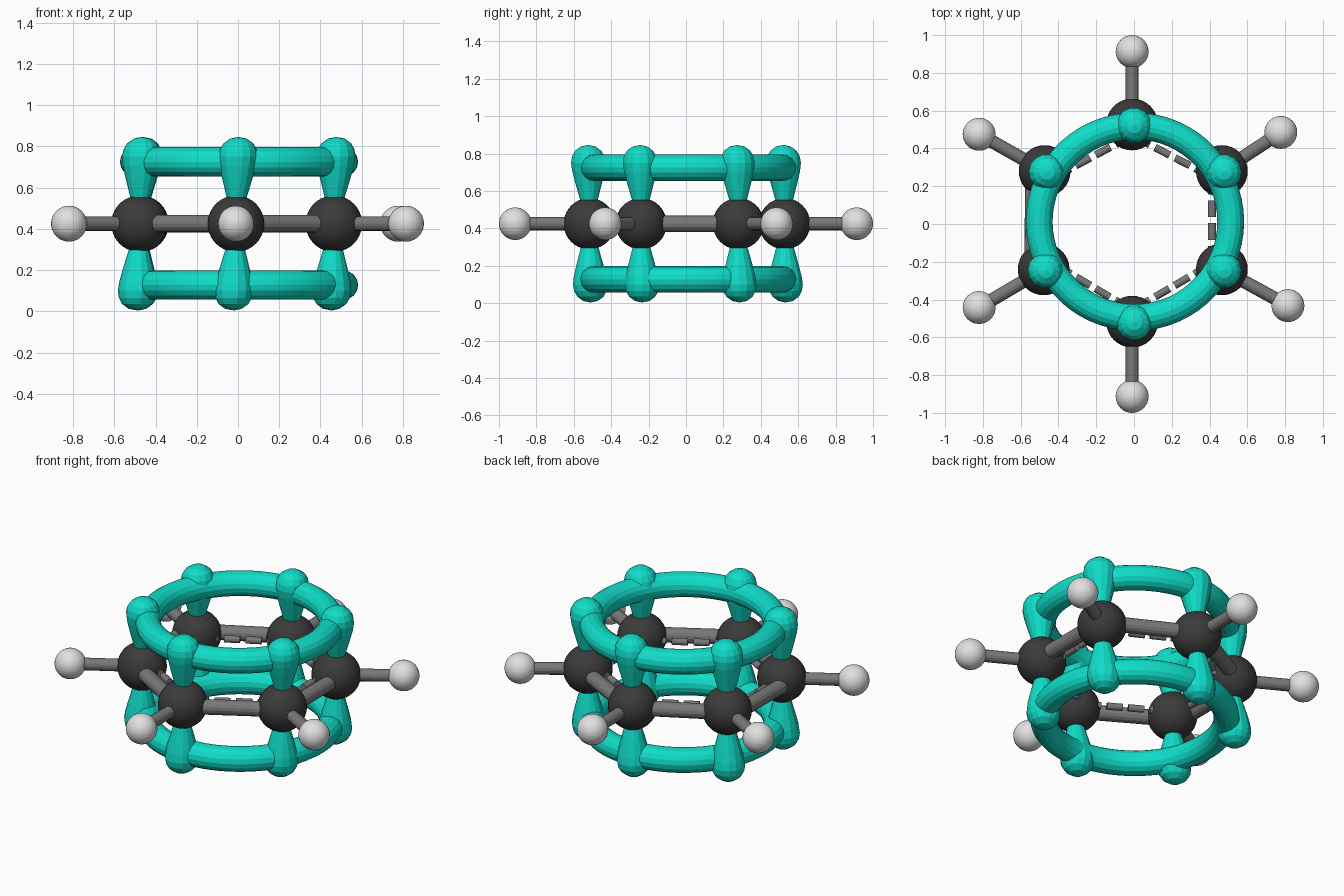
import bpy, bmesh, math
from mathutils import Vector, Matrix

if "Cube" in bpy.data.objects:
    bpy.data.objects.remove(bpy.data.objects["Cube"])

MID = 0.425  # height of the atom plane


def material(name, rgb):
    m = bpy.data.materials.new(name)
    m.diffuse_color = (*rgb, 1)
    m.use_nodes = True
    m.node_tree.nodes["Principled BSDF"].inputs["Base Color"].default_value = m.diffuse_color
    return m


TEAL = material("teal", (0.005, 0.72, 0.58))
CHARCOAL = material("charcoal", (0.043, 0.043, 0.043))
GREY = material("mid grey", (0.19, 0.19, 0.19))
WHITE = material("off white", (0.75, 0.75, 0.75))


def finish(bm, name, mat):
    bmesh.ops.recalc_face_normals(bm, faces=bm.faces)
    me = bpy.data.meshes.new(name)
    bm.to_mesh(me)
    bm.free()
    me.materials.append(mat)
    ob = bpy.data.objects.new(name, me)
    bpy.context.collection.objects.link(ob)
    return ob


def ball(name, centre, radius, mat):
    bm = bmesh.new()
    bmesh.ops.create_uvsphere(bm, u_segments=32, v_segments=20, radius=radius,
                              matrix=Matrix.Translation(centre))
    return finish(bm, name, mat)


def rod(bm, a, b, radius, sides=16):
    d = b - a
    turn = d.to_track_quat('Z', 'Y').to_matrix().to_4x4()
    bmesh.ops.create_cone(bm, cap_ends=True, segments=sides, radius1=radius, radius2=radius,
                          depth=d.length, matrix=Matrix.Translation((a + b) / 2) @ turn)


def lobe(name, base, tip_shift, sign):
    # teardrop turned around a slightly leaning axis
    profile = [(0.025, 0.05), (0.052, 0.14), (0.074, 0.22), (0.089, 0.28), (0.095, 0.325),
               (0.089, 0.36), (0.072, 0.39), (0.04, 0.413)]
    bm = bmesh.new()
    rings = []
    sides = 14
    for r, h in profile:
        c = base + Vector((tip_shift[0], tip_shift[1], 0)) * (h / 0.325) * sign
        rings.append([bm.verts.new(c + Vector((r * math.cos(t), r * math.sin(t), sign * h)))
                      for t in (2 * math.pi * k / sides for k in range(sides))])
    for lo, hi in zip(rings, rings[1:]):
        for k in range(sides):
            n = (k + 1) % sides
            bm.faces.new((lo[k], lo[n], hi[n], hi[k]))
    tip = bm.verts.new(base + Vector((tip_shift[0] * sign, tip_shift[1] * sign, sign * 0.421)))
    for k in range(sides):
        bm.faces.new((rings[-1][k], rings[-1][(k + 1) % sides], tip))
    bm.faces.new(rings[0])
    return finish(bm, name, TEAL)


# atom positions around the hexagon, starting at the back, and the outer atoms
inner = [Vector((x, y, MID)) for x, y in
         [(-0.01, 0.527), (-0.473, 0.28), (-0.478, -0.24), (-0.01, -0.517),
          (0.465, -0.24), (0.465, 0.28)]]
outer = [Vector((x, y, MID)) for x, y in
         [(-0.01, 0.913), (-0.82, 0.475), (-0.82, -0.442), (-0.01, -0.913),
          (0.815, -0.432), (0.777, 0.485)]]

for i, (c, h) in enumerate(zip(inner, outer)):
    ball(f"core_ball_{i}", c, 0.137, CHARCOAL)
    ball(f"outer_ball_{i}", h, 0.087, WHITE)
    bm = bmesh.new()
    rod(bm, c, h, 0.035)
    finish(bm, f"spoke_rod_{i}", GREY)
    lobe(f"upper_lobe_{i}", c, (0.01, -0.005), 1)
    lobe(f"lower_lobe_{i}", c, (0.01, -0.005), -1)

    # hexagon side: solid rod outside, dashed rod inside
    n = inner[(i + 1) % 6]
    along = (n - c).normalized()
    out = Vector((along.y, -along.x, 0))
    if out.dot((c + n) / 2 - Vector((0, 0, MID))) < 0:
        out = -out
    solid, dashed = (0.06, 0.0) if i == 1 else (0.03, -0.052)
    bm = bmesh.new()
    rod(bm, c + out * solid, n + out * solid, 0.043)
    finish(bm, f"side_rod_{i}", GREY)
    bm = bmesh.new()
    middle = (c + n) / 2 + out * dashed
    for s in (-0.18, -0.06, 0.06, 0.18):
        rod(bm, middle + along * (s - 0.044), middle + along * (s + 0.044), 0.02, 12)
    finish(bm, f"dashed_rod_{i}", GREY)

# two tubular rings through the lobes
for name, z in (("upper_ring", MID + 0.3), ("lower_ring", MID - 0.298)):
    bpy.ops.mesh.primitive_torus_add(location=(0.005, 0.012, z), major_radius=0.507,
                                     minor_radius=0.071, major_segments=60, minor_segments=16)
    ring = bpy.context.object
    ring.name = name
    ring.data.materials.append(TEAL)
    bpy.ops.object.shade_smooth_by_angle(angle=math.radians(15))
